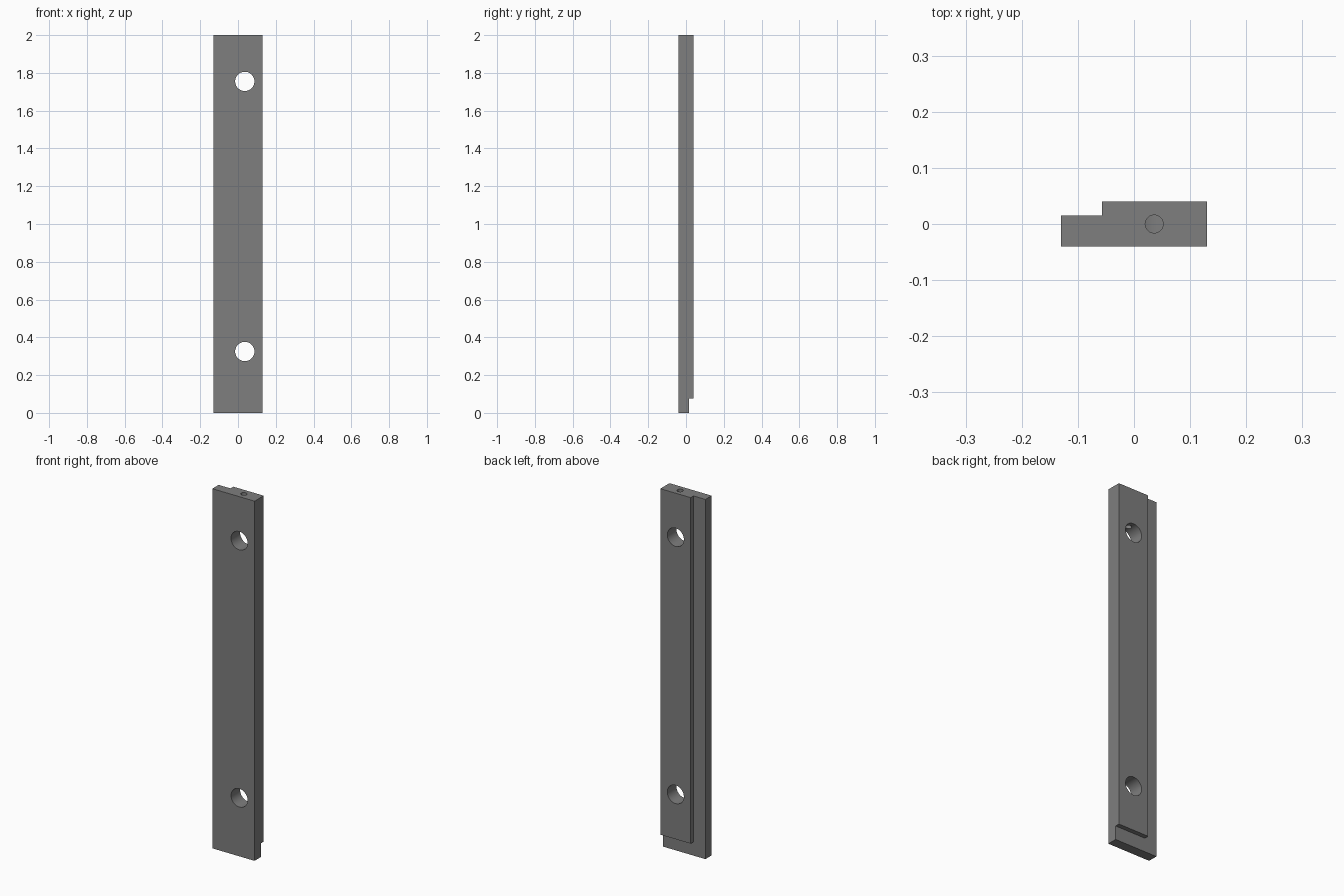
import bpy
import math

if "Cube" in bpy.data.objects:
    bpy.data.objects.remove(bpy.data.objects["Cube"])

STEP_Y = 0.015           # back face of the thin flange
HOLE_X = 0.036           # shared centre line of all holes

steel = bpy.data.materials.new("grey_steel")
steel.diffuse_color = (0.21, 0.21, 0.21, 1)
steel.use_nodes = True
steel.node_tree.nodes["Principled BSDF"].inputs["Base Color"].default_value = steel.diffuse_color


def box(name, lo, hi):
    size = [b - a for a, b in zip(lo, hi)]
    mid = [(a + b) / 2 for a, b in zip(lo, hi)]
    bpy.ops.mesh.primitive_cube_add(size=1, location=mid)
    ob = bpy.context.object
    ob.name = name
    ob.scale = size
    bpy.ops.object.transform_apply(location=True, rotation=True, scale=True)
    ob.data.materials.append(steel)
    return ob


def cylinder(name, radius, depth, location, rotation=(0, 0, 0), sides=48):
    bpy.ops.mesh.primitive_cylinder_add(vertices=sides, radius=radius, depth=depth,
                                        location=location, rotation=rotation)
    ob = bpy.context.object
    ob.name = name
    ob.data.materials.append(steel)
    return ob


# Full bar
bar = box("mounting_bar", (-0.13, -0.04, 0), (0.13, 0.04, 2))

cutters = [
    # Rebates along the left edge and the bottom end of the back
    box("side_rebate_cutter", (-0.2, STEP_Y, -0.1), (-0.057, 0.1, 2.1)),
    box("bottom_rebate_cutter", (-0.3, STEP_Y, -0.2), (0.2, 0.15, 0.076)),
    # Two through holes from front to back
    cylinder("lower_hole_cutter", 0.051, 0.3, (HOLE_X, 0, 0.325), (math.pi / 2, 0, 0)),
    cylinder("upper_hole_cutter", 0.051, 0.3, (HOLE_X, 0, 1.755), (math.pi / 2, 0, 0)),
    # Small hole from the top end down into the upper hole
    cylinder("set_screw_hole_cutter", 0.016, 0.4, (HOLE_X, 0, 1.96), sides=32),
]

# Cut every recess, then remove the cutters
bpy.context.view_layer.objects.active = bar
for cutter in cutters:
    mod = bar.modifiers.new(cutter.name, 'BOOLEAN')
    mod.operation = 'DIFFERENCE'
    mod.solver = 'EXACT'
    mod.object = cutter
    bpy.ops.object.modifier_apply(modifier=mod.name)
for cutter in cutters:
    bpy.data.objects.remove(cutter, do_unlink=True)

# Smooth hole walls, sharp edges elsewhere
bpy.ops.object.select_all(action='DESELECT')
bar.select_set(True)
bpy.context.view_layer.objects.active = bar
bpy.ops.object.shade_smooth_by_angle(angle=math.radians(30))
